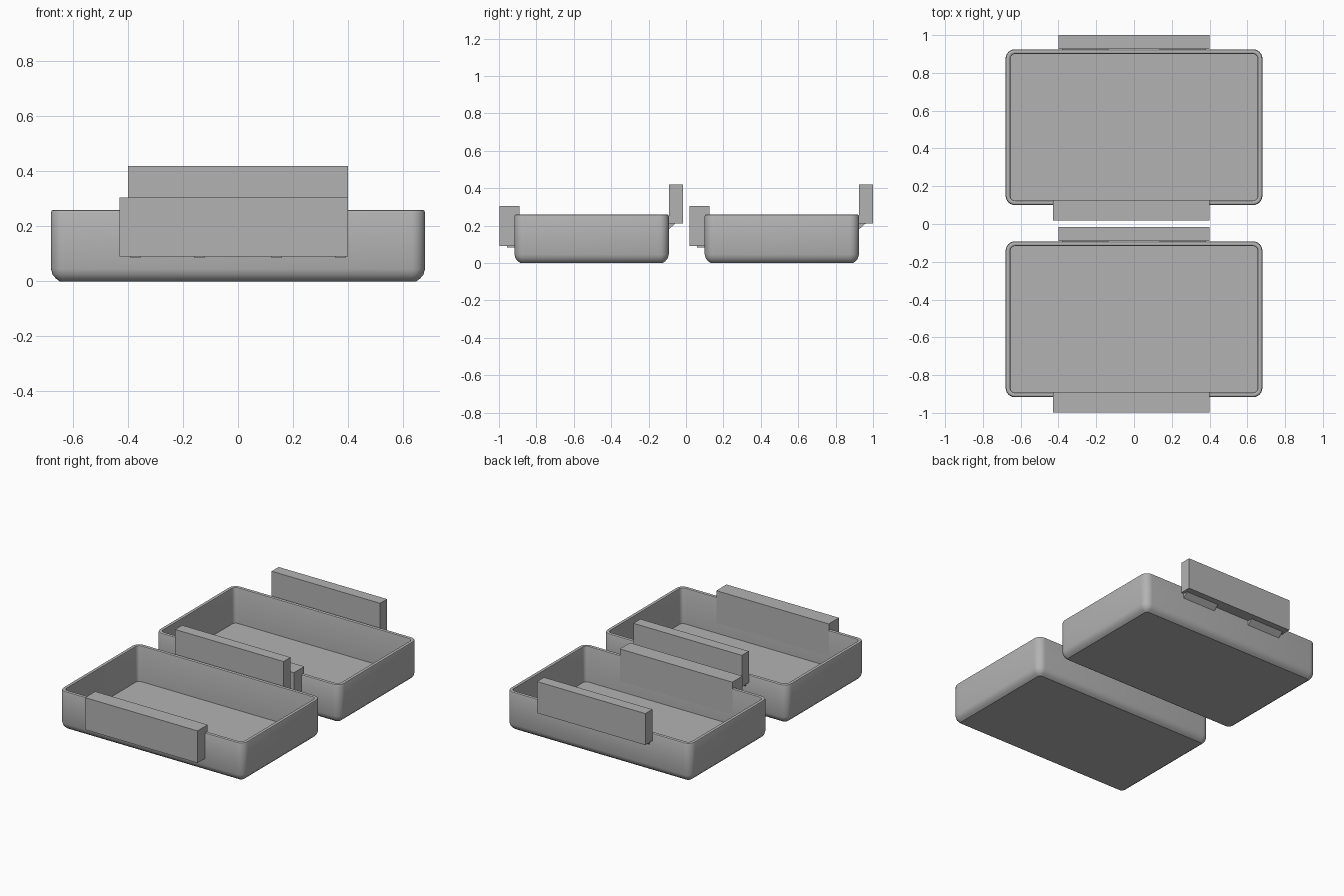
import bpy, bmesh, math
from mathutils import Vector

if "Cube" in bpy.data.objects:
    bpy.data.objects.remove(bpy.data.objects["Cube"])

grey = bpy.data.materials.new("plain grey")
grey.diffuse_color = (0.45, 0.45, 0.45, 1)
grey.use_nodes = True
grey.node_tree.nodes["Principled BSDF"].inputs["Base Color"].default_value = grey.diffuse_color


def finish(name, bm, smooth=False):
    bmesh.ops.recalc_face_normals(bm, faces=bm.faces)
    me = bpy.data.meshes.new(name)
    bm.to_mesh(me)
    bm.free()
    me.materials.append(grey)
    ob = bpy.data.objects.new(name, me)
    bpy.context.collection.objects.link(ob)
    if smooth:
        bpy.ops.object.select_all(action='DESELECT')
        ob.select_set(True)
        bpy.context.view_layer.objects.active = ob
        bpy.ops.object.shade_smooth_by_angle(angle=math.radians(35))
    return ob


def box(name, x0, x1, y0, y1, z0, z1):
    bm = bmesh.new()
    bmesh.ops.create_cube(bm, size=1)
    for v in bm.verts:
        v.co = Vector(((x0 + x1) / 2 + v.co.x * (x1 - x0),
                       (y0 + y1) / 2 + v.co.y * (y1 - y0),
                       (z0 + z1) / 2 + v.co.z * (z1 - z0)))
    return finish(name, bm)


def ring(bm, hx, hy, r, cy, z, seg=6):
    """Rounded rectangle of vertices."""
    verts = []
    for q, (sx, sy) in enumerate([(1, 1), (-1, 1), (-1, -1), (1, -1)]):
        for i in range(seg + 1):
            a = math.pi / 2 * (q + i / seg)
            verts.append(bm.verts.new((sx * (hx - r) + r * math.cos(a),
                                       cy + sy * (hy - r) + r * math.sin(a), z)))
    return verts


# inset and height, from the underside up over the rim and down to the floor
PROFILE = [(0.032, 0), (0.018, 0.010), (0.006, 0.024), (0, 0.045),
           (0, 0.25), (0.003, 0.257), (0.010, 0.26), (0.018, 0.26),
           (0.023, 0.257), (0.025, 0.25), (0.025, 0.02)]


def tray(name, cy):
    bm = bmesh.new()
    rings = [ring(bm, 0.68 - d, 0.4125 - d, 0.05 - d, cy, z) for d, z in PROFILE]
    for a, b in zip(rings, rings[1:]):
        n = len(a)
        for i in range(n):
            j = (i + 1) % n
            bm.faces.new((a[i], a[j], b[j], b[i]))
    bm.faces.new(rings[0])
    bm.faces.new(rings[-1])
    return finish(name, bm, smooth=True)


def brace(name, x0, x1, y, z0, z1, depth):
    """Triangular wedge against the back wall."""
    bm = bmesh.new()
    ends = [[bm.verts.new((x, yy, z)) for yy, z in
             [(y - 0.004, z0), (y, z0), (y + depth, z1), (y - 0.004, z1)]]
            for x in (x0, x1)]
    for i in range(4):
        j = (i + 1) % 4
        bm.faces.new((ends[0][i], ends[0][j], ends[1][j], ends[1][i]))
    bm.faces.new(ends[0])
    bm.faces.new(ends[1])
    return finish(name, bm)


# two identical trays, one behind the other
for label, dy in (("rear", 0.0), ("front", -1.017)):
    tray(label + "_tray", 0.5125 + dy)
    # low block over the front wall, flush with the inside
    box(label + "_socket_block", -0.43, 0.40, 0.019 + dy, 0.1265 + dy, 0.09, 0.304)
    # raised block standing off the back wall
    box(label + "_hook_block", -0.40, 0.40, 0.926 + dy, 1.0 + dy, 0.21, 0.42)
    for side, x in (("left", -0.2575), ("right", 0.2575)):
        brace(f"{label}_{side}_brace", x - 0.1225, x + 0.1225,
              0.925 + dy, 0.18, 0.212, 0.036)
    # small nubs under the low block
    for i, x in enumerate((-0.373, -0.14, 0.14, 0.373)):
        box(f"{label}_nub_{i + 1}", x - 0.018, x + 0.018,
            0.06 + dy, 0.105 + dy, 0.084, 0.092)
